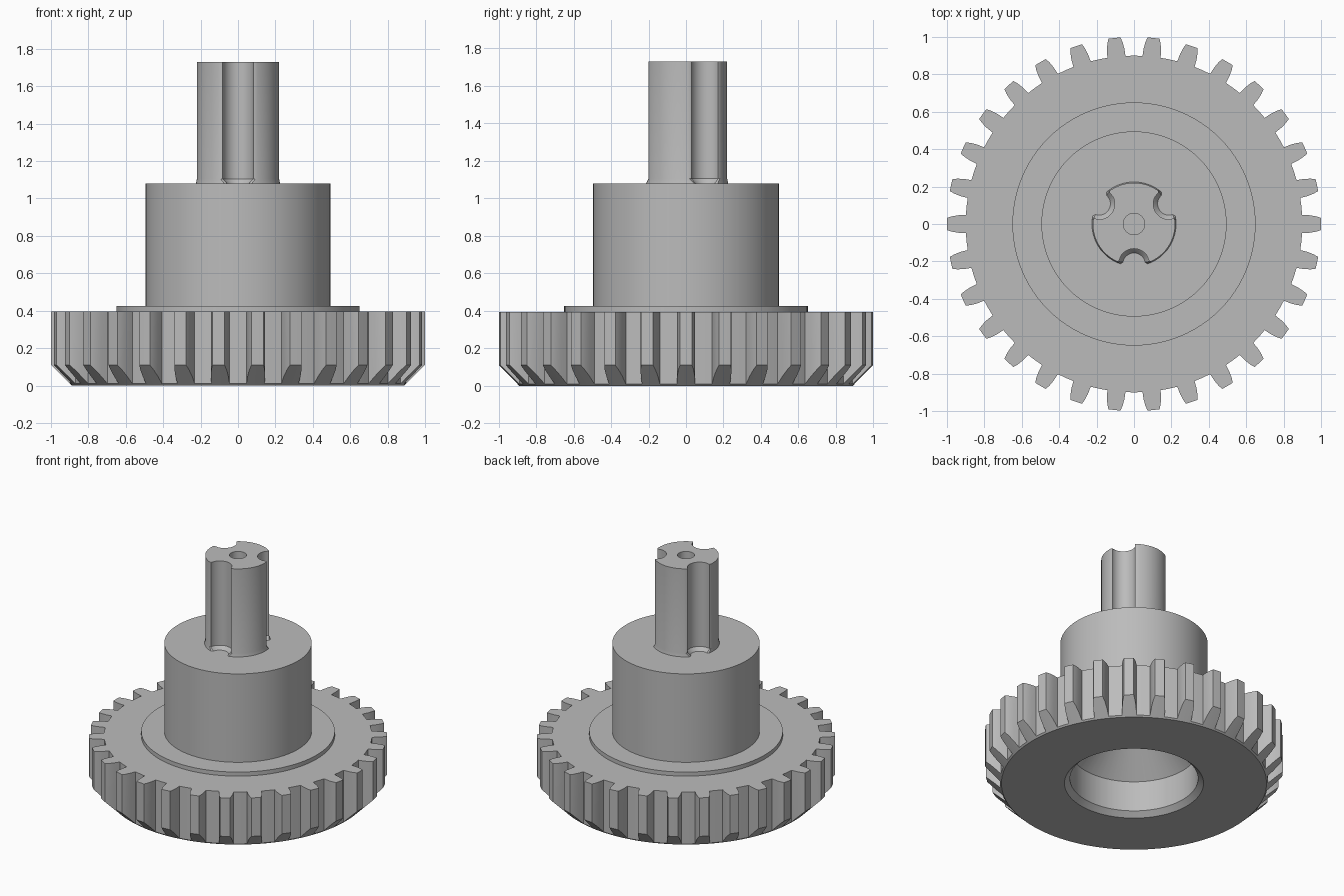
import bpy, bmesh
from math import sin, cos, radians, pi, atan2, hypot

cube = bpy.data.objects.get("Cube")
if cube:
    bpy.data.objects.remove(cube, do_unlink=True)

steel = bpy.data.materials.new("plain_grey")
steel.use_nodes = True
grey = (0.5, 0.5, 0.5, 1)
steel.diffuse_color = grey
steel.node_tree.nodes["Principled BSDF"].inputs["Base Color"].default_value = grey


def circle(angles, radius, z):
    return [(radius * cos(a), radius * sin(a), z) for a in angles]


def loft(name, rings, closed=False):
    """Skin rings of equal length; cap both ends, or join last ring to first."""
    bm = bmesh.new()
    loops = [[bm.verts.new(p) for p in ring] for ring in rings]
    n = len(loops[0])
    pairs = list(zip(loops, loops[1:]))
    if closed:
        pairs.append((loops[-1], loops[0]))
    else:
        bm.faces.new(loops[0])
        bm.faces.new(loops[-1])
    for lo, hi in pairs:
        for i in range(n):
            j = (i + 1) % n
            bm.faces.new((lo[i], lo[j], hi[j], hi[i]))
    bmesh.ops.recalc_face_normals(bm, faces=bm.faces)
    mesh = bpy.data.meshes.new(name)
    bm.to_mesh(mesh)
    bm.free()
    obj = bpy.data.objects.new(name, mesh)
    bpy.context.collection.objects.link(obj)
    mesh.materials.append(steel)
    bpy.ops.object.select_all(action='DESELECT')
    obj.select_set(True)
    bpy.context.view_layer.objects.active = obj
    bpy.ops.object.shade_smooth_by_angle(angle=radians(25))
    return obj


# Gear wheel: tooth outline, with the lower tooth ends cut back on a 45 degree cone
TEETH, ROOT, FOOT, GEAR_TOP = 30, 0.9, 0.89, 0.395
flank = [(3.1, ROOT), (2.85, 0.94), (2.4, 0.975), (1.85, 1.0)]
tooth = [(-a, r) for a, r in flank] + [(0, 1.0)] + [(a, r) for a, r in reversed(flank)]
tooth.append((180 / TEETH, ROOT))
outline = [(radians(t * 360 / TEETH + a), r) for t in range(TEETH) for a, r in tooth]
angles = [a for a, r in outline]
loft("gear_wheel", [
    circle(angles, 0.295, GEAR_TOP),
    circle(angles, 0.43, 0.26),
    circle(angles, 0.43, 0.035),
    circle(angles, 0.467, 0),
    circle(angles, FOOT, 0),
    [(r * cos(a), r * sin(a), r - FOOT) for a, r in outline],
    [(r * cos(a), r * sin(a), GEAR_TOP) for a, r in outline],
], closed=True)

# Hub with its flange and the conical end of the bore
turn = [2 * pi * i / 96 for i in range(96)]
hub_profile = [(0.002, 0.688), (0.295, GEAR_TOP), (0.65, GEAR_TOP), (0.65, 0.425),
               (0.495, 0.425), (0.495, 1.08), (0.02, 1.08)]
loft("hub", [circle(turn, r, z) for r, z in hub_profile])


# Shaft with three rounded grooves
def shaft_outline(radius, groove, z):
    centre = 0.215
    half = []
    # from the groove bottom to its lip
    for k in range(9):
        t = radians(80) * k / 8
        half.append((groove * sin(t), centre - groove * cos(t)))
    polar = [(atan2(x, y), hypot(x, y)) for x, y in half]
    lip = polar[-1][0] + 0.05
    polar += [(lip + (pi / 3 - lip) * k / 10, radius) for k in range(11)]
    lobe = [(-a, r) for a, r in reversed(polar[1:-1])] + polar
    return [(r * cos(a + c), r * sin(a + c), z)
            for c in (radians(30), radians(150), radians(270)) for a, r in lobe]


SHAFT_TOP = 1.73
shaft_top = shaft_outline(0.22, 0.083, SHAFT_TOP)
shaft_angles = [atan2(y, x) for x, y, z in shaft_top]
loft("shaft", [
    shaft_outline(0.226, 0.057, 1.075),
    shaft_outline(0.225, 0.06, 1.08),
    shaft_outline(0.22, 0.083, 1.105),
    shaft_top,
    circle(shaft_angles, 0.057, SHAFT_TOP),
    circle(shaft_angles, 0.057, SHAFT_TOP - 0.25),
])
